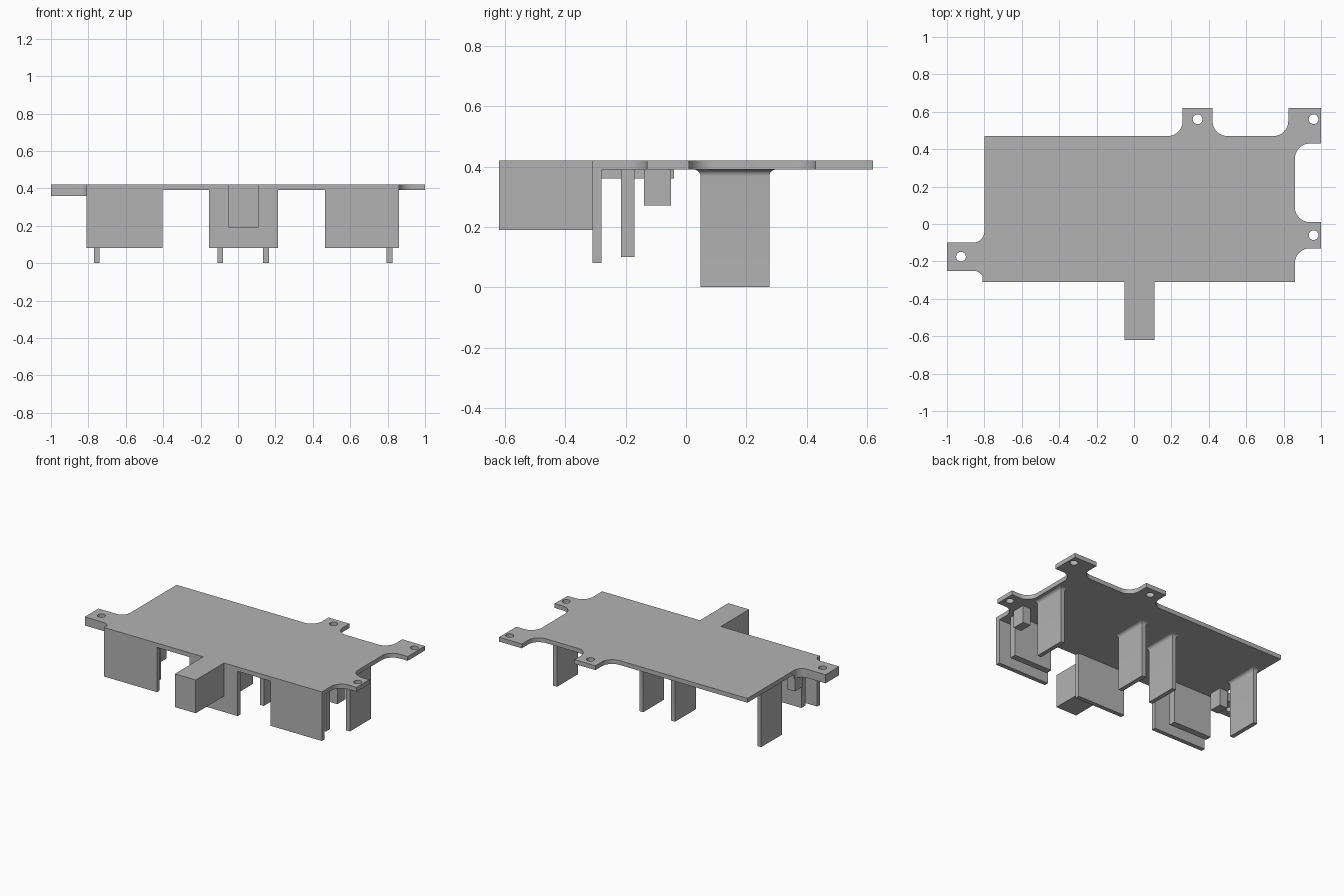
import bpy, bmesh, math

cube = bpy.data.objects.get("Cube")
if cube:
    bpy.data.objects.remove(cube, do_unlink=True)

grey = bpy.data.materials.new("plain_grey")
grey.use_nodes = True
GREY = (0.45, 0.45, 0.45, 1)
grey.diffuse_color = GREY
grey.node_tree.nodes["Principled BSDF"].inputs["Base Color"].default_value = GREY


def finish(name, bm):
    bmesh.ops.recalc_face_normals(bm, faces=bm.faces)
    mesh = bpy.data.meshes.new(name)
    bm.to_mesh(mesh)
    bm.free()
    mesh.materials.append(grey)
    obj = bpy.data.objects.new(name, mesh)
    bpy.context.collection.objects.link(obj)
    return obj


def box(name, x0, x1, y0, y1, z0, z1):
    return extrude(name, [(x0, y0), (x1, y0), (x1, y1), (x0, y1)], z0, z1)


def extrude(name, outline, z0, z1):
    bm = bmesh.new()
    face = bm.faces.new([bm.verts.new((x, y, z0)) for x, y in outline])
    top = bmesh.ops.extrude_face_region(bm, geom=[face])["geom"]
    verts = [v for v in top if isinstance(v, bmesh.types.BMVert)]
    bmesh.ops.translate(bm, verts=verts, vec=(0, 0, z1 - z0))
    return finish(name, bm)


def arc(cx, cy, r, a0, a1, steps=10):
    angles = [math.radians(a0 + (a1 - a0) * i / steps) for i in range(steps + 1)]
    return [(cx + r * math.cos(a), cy + r * math.sin(a)) for a in angles]


def drill(obj, x, y, r=0.026):
    bm = bmesh.new()
    bmesh.ops.create_cone(bm, cap_ends=True, segments=24, radius1=r, radius2=r, depth=1)
    bmesh.ops.translate(bm, verts=bm.verts, vec=(x, y, 0.4))
    cutter = finish("hole_cutter", bm)
    cutter.hide_render = True
    cutter.hide_viewport = True
    cutter.display_type = 'WIRE'
    mod = obj.modifiers.new("hole", 'BOOLEAN')
    mod.operation = 'DIFFERENCE'
    mod.solver = 'EXACT'
    mod.object = cutter


def smooth(obj):
    bpy.ops.object.select_all(action='DESELECT')
    obj.select_set(True)
    bpy.context.view_layer.objects.active = obj
    bpy.ops.object.shade_smooth_by_angle(angle=math.radians(30))


TOP, UNDER, R = 0.42, 0.39, 0.08

# Main plate with three filleted mounting ears
outline = [(-0.8, -0.31), (0.86, -0.31)]
outline += arc(0.94, -0.21, R, 180, 90)
outline += [(1, -0.13), (1, 0.01)]
outline += arc(0.94, 0.09, R, 270, 180)
outline += arc(0.94, 0.35, R, 180, 90)
outline += [(1, 0.43), (1, 0.62), (0.825, 0.62)]
outline += arc(0.745, 0.55, R, 0, -90)
outline += arc(0.5, 0.55, R, 270, 180)
outline += [(0.42, 0.62), (0.26, 0.62)]
outline += arc(0.18, 0.55, R, 0, -90)
outline += [(-0.8, 0.47)]
plate = extrude("main_plate", outline, UNDER, TOP)
for hole in [(0.34, 0.56), (0.96, 0.56), (0.96, -0.06)]:
    drill(plate, *hole)
smooth(plate)

# Thicker ear on the side
ear = arc(-0.86, -0.04, 0.06, 0, -90) + [(-1, -0.1), (-1, -0.25)]
ear += arc(-0.86, -0.31, 0.06, 90, 0)
side_ear = extrude("side_ear", ear, 0.36, TOP)
drill(side_ear, -0.925, -0.175)
smooth(side_ear)

# Front skirt panels and the protruding block
for i, (x0, x1) in enumerate([(-0.81, -0.405), (-0.155, 0.215), (0.465, 0.86)]):
    box(f"front_panel_{i + 1}", x0, x1, -0.31, -0.28, 0.08, TOP)
box("front_block", -0.05, 0.11, -0.62, -0.31, 0.19, TOP)

# Inner panels and small pegs behind the outer skirts
for side, x0, x1, peg in [("right", -0.765, -0.47, -0.8), ("left", 0.53, 0.825, 0.8)]:
    box(f"inner_panel_{side}", x0, x1, -0.215, -0.17, 0.1, UNDER)
    box(f"peg_{side}", peg, peg + 0.06, -0.14, -0.05, 0.27, UNDER)


# Thin legs flaring into the plate
def leg(name, x):
    bm = bmesh.new()
    r = 0.022
    levels = [(0, 0)]
    for i in range(7):
        a = math.radians(15 * i)
        levels.append((UNDER - r + r * math.sin(a), r * (1 - math.cos(a))))
    rings = []
    for z, d in levels:
        hx, hy = 0.015 + d, 0.114 + d
        rings.append([bm.verts.new((x + sx * hx, 0.162 + sy * hy, z))
                      for sx, sy in [(-1, -1), (1, -1), (1, 1), (-1, 1)]])
    for a, b in zip(rings, rings[1:]):
        for i in range(4):
            j = (i + 1) % 4
            bm.faces.new((a[i], a[j], b[j], b[i]))
    bm.faces.new(rings[0])
    bm.faces.new(rings[-1])
    smooth(finish(name, bm))


for i, x in enumerate([-0.755, -0.095, 0.15, 0.81]):
    leg(f"leg_{i + 1}", x)
